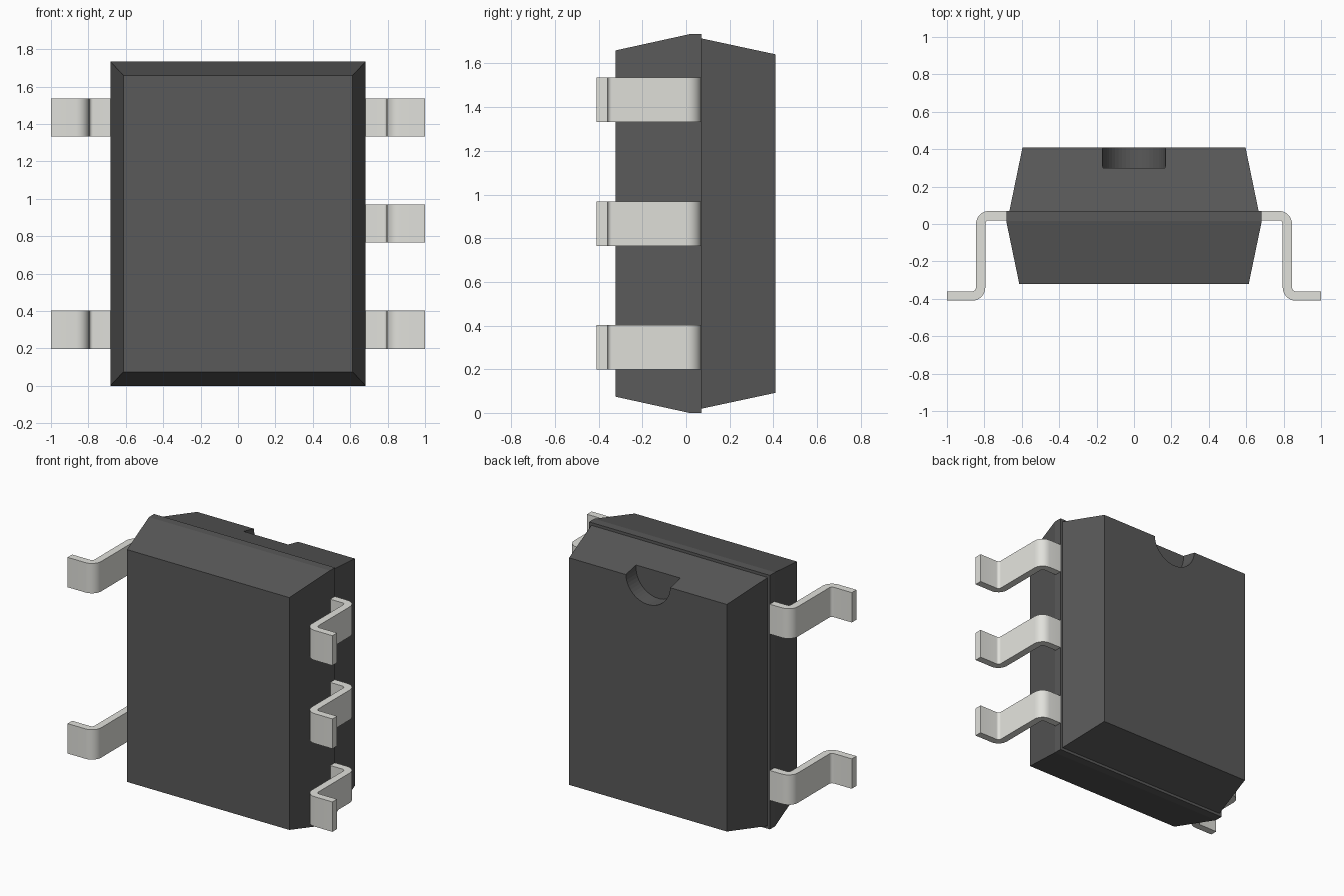
import bpy, bmesh
from math import radians, sin, cos, pi

if "Cube" in bpy.data.objects:
    bpy.data.objects.remove(bpy.data.objects["Cube"])


def material(name, color):
    m = bpy.data.materials.new(name)
    m.diffuse_color = (*color, 1)
    m.use_nodes = True
    m.node_tree.nodes["Principled BSDF"].inputs["Base Color"].default_value = m.diffuse_color
    return m


def make_object(name, bm, mat):
    bmesh.ops.recalc_face_normals(bm, faces=bm.faces)
    me = bpy.data.meshes.new(name)
    bm.to_mesh(me)
    bm.free()
    ob = bpy.data.objects.new(name, me)
    bpy.context.collection.objects.link(ob)
    me.materials.append(mat)
    bpy.ops.object.select_all(action='DESELECT')
    ob.select_set(True)
    bpy.context.view_layer.objects.active = ob
    return ob


dark = material("dark_plastic", (0.1, 0.1, 0.1))
metal = material("lead_metal", (0.75, 0.75, 0.71))

# Body: rectangular sections along y (y, half width, half height)
MID = 0.867
sections = [(-0.322, 0.613, 0.793), (0.015, 0.683, 0.867), (0.07, 0.683, 0.867),
            (0.07, 0.666, 0.848), (0.41, 0.596, 0.775)]
bm = bmesh.new()
rings = [[bm.verts.new((sx * w, y, MID + sz * h))
          for sx, sz in ((-1, -1), (1, -1), (1, 1), (-1, 1))] for y, w, h in sections]
for a, b in zip(rings, rings[1:]):
    for i in range(4):
        j = (i + 1) % 4
        bm.faces.new((a[i], a[j], b[j], b[i]))
bm.faces.new(rings[0])
bm.faces.new(rings[-1])
body = make_object("package_body", bm, dark)

# Half-round orientation notch in the back's top edge
bpy.ops.mesh.primitive_cylinder_add(vertices=48, radius=0.168, depth=0.3,
                                    location=(0, 0.45, 1.65), rotation=(pi / 2, 0, 0))
cutter = bpy.context.object
cutter.name = "notch_cutter"
cutter.hide_render = True
cutter.hide_set(True)
cut = body.modifiers.new("notch", 'BOOLEAN')
cut.operation = 'DIFFERENCE'
cut.solver = 'EXACT'
cut.object = cutter

# Gull-wing leads: bent strip profile in xy, extruded along z
STEPS = 6
T_OUT, T_IN = 0.07, 0.02


def arc(cx, cy, r, a0, a1):
    angles = [radians(a0 + (a1 - a0) * i / STEPS) for i in range(STEPS + 1)]
    return [(cx + r * cos(a), cy + r * sin(a)) for a in angles]


def edge_line(y_start, r1, r2, y_end):
    return ([(0.682, y_start)] + arc(0.775, 0, r1, 90, 0)
            + arc(0.865, -0.34, r2, 180, 270) + [(1.0, y_end)])


profile = (edge_line(0.07, T_OUT, T_IN, -0.36)
           + edge_line(0.02, T_IN, T_OUT, -0.41)[::-1])


def lead(name, side, z):
    bm = bmesh.new()
    face = bm.faces.new([bm.verts.new((side * x, y, z - 0.102)) for x, y in profile])
    ext = bmesh.ops.extrude_face_region(bm, geom=[face], use_keep_orig=True)
    top = [v for v in ext["geom"] if isinstance(v, bmesh.types.BMVert)]
    bmesh.ops.translate(bm, verts=top, vec=(0, 0, 0.204))
    make_object(name, bm, metal)
    bpy.ops.object.shade_smooth_by_angle(angle=radians(30))


for i, z in enumerate((0.3, MID, 1.435)):
    lead(f"right_lead_{i + 1}", 1, z)
    if i != 1:
        lead(f"left_lead_{i + 1}", -1, z)
